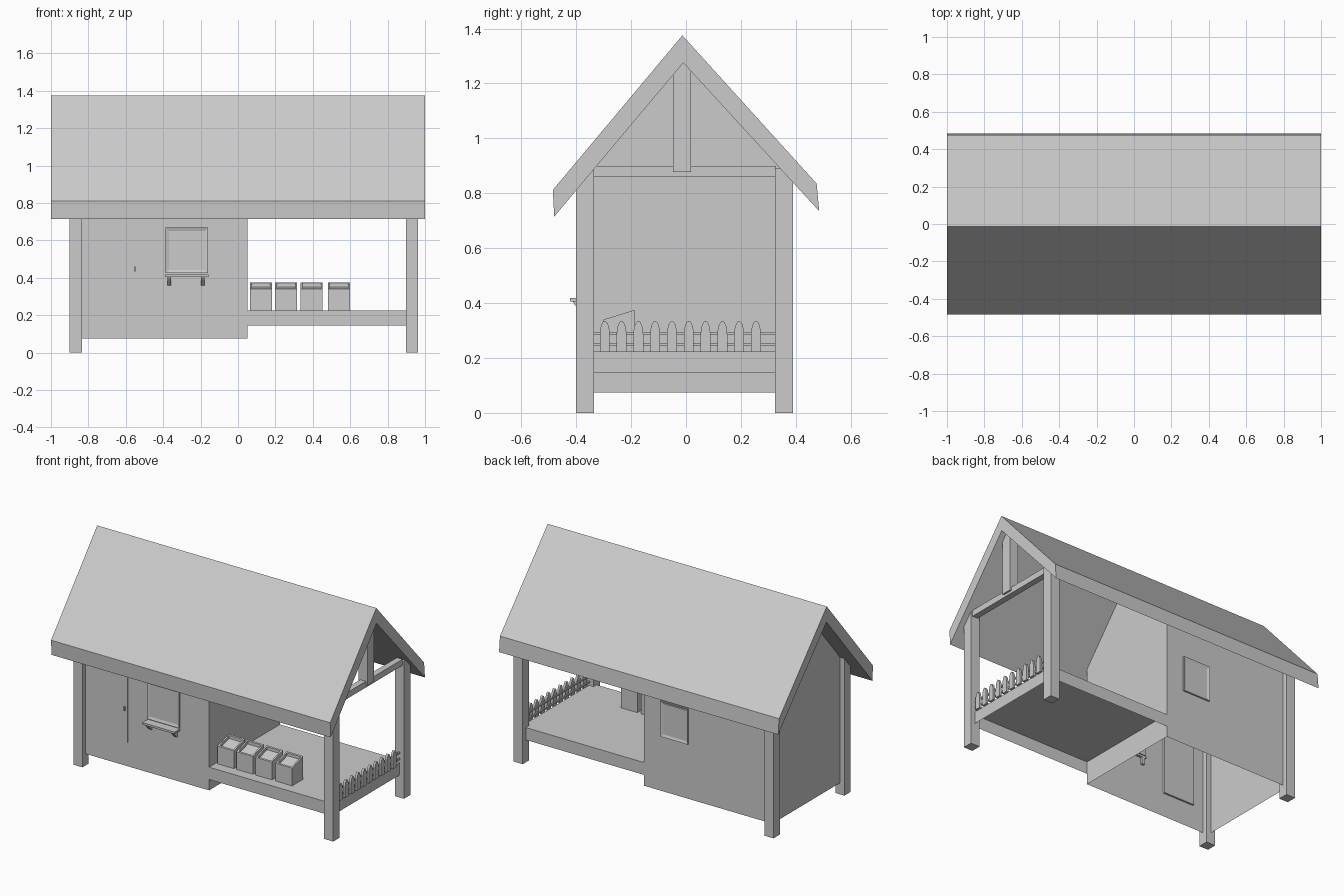
import bpy, bmesh, math
from mathutils import Vector

if "Cube" in bpy.data.objects:
    bpy.data.objects.remove(bpy.data.objects["Cube"])


def finish(name, bm):
    bmesh.ops.recalc_face_normals(bm, faces=bm.faces[:])
    me = bpy.data.meshes.new(name)
    bm.to_mesh(me)
    bm.free()
    ob = bpy.data.objects.new(name, me)
    bpy.context.collection.objects.link(ob)
    return ob


def box_bm(x0, x1, y0, y1, z0, z1):
    bm = bmesh.new()
    bmesh.ops.create_cube(bm, size=1)
    for v in bm.verts:
        v.co = Vector((x1 if v.co.x > 0 else x0,
                       y1 if v.co.y > 0 else y0,
                       z1 if v.co.z > 0 else z0))
    return bm


def box(name, *b):
    return finish(name, box_bm(*b))


def drop_bottom(bm):
    # turn a solid into a shell that is open underneath
    low = min(v.co.z for v in bm.verts)
    bmesh.ops.delete(bm, geom=[f for f in bm.faces if all(v.co.z < low + 1e-4 for v in f.verts)],
                     context='FACES_ONLY')


def extrude_x(profile, x0, x1):
    # (y, z) outline swept along x
    bm = bmesh.new()
    f = bm.faces.new([bm.verts.new((x0, y, z)) for y, z in profile])
    r = bmesh.ops.extrude_face_region(bm, geom=[f])
    moved = [e for e in r['geom'] if isinstance(e, bmesh.types.BMVert)]
    bmesh.ops.translate(bm, verts=moved, vec=(x1 - x0, 0, 0))
    return bm


# roof chevron
finish("roof", extrude_x([(-.485, .812), (-.013, 1.375), (.476, .835),
                          (.485, .735), (-.01, 1.275), (-.48, .715)], -1, 1))

# house walls with gables, open underneath
FRONT, BACK = -.367, .358
bm = extrude_x([(FRONT, .075), (BACK, .075), (BACK, .89), (-.01, 1.3), (FRONT, .87)], -.87, .05)
drop_bottom(bm)
finish("house_walls", bm)

# porch deck, open underneath
bm = box_bm(.05, .93, FRONT, BACK, .145, .225)
drop_bottom(bm)
finish("porch_deck", bm)

# corner posts
for sx, x in (("left", -.9), ("right", .897)):
    for sy, y in (("front", -.4), ("back", .325)):
        box(f"{sy}_{sx}_post", x, x + .065, y, y + .065, 0, .89)

# gable truss
box("tie_beam", .91, .95, -.337, .327, .86, .9)
box("king_post", .898, .962, -.048, .018, .877, 1.29)

# door with handle
box("door", -.755, -.53, FRONT - .005, FRONT + .012, .23, .672)
box("door_handle", -.555, -.547, FRONT - .015, FRONT, .435, .46)


def window(name, x0, x1, z0, z1, y, out):
    # thin frame with a sunken pane
    bm = box_bm(x0, x1, y - .01, y + .01, z0, z1)
    bm.normal_update()
    face = [f for f in bm.faces if f.normal.y * out > .9]
    bmesh.ops.inset_region(bm, faces=face, thickness=.025)
    bmesh.ops.translate(bm, verts=face[0].verts[:], vec=(0, -out * .006, 0))
    finish(name, bm)


window("front_window", -.387, -.16, .425, .668, FRONT, -1)
window("back_window", -.27, -.073, .43, .66, BACK, 1)

# window shelf and brackets
box("window_shelf", -.39, -.158, -.423, -.352, .405, .418)
for i, x in enumerate((-.378, -.198)):
    finish(f"shelf_bracket_{i + 1}",
           extrude_x([(-.352, .405), (-.412, .405), (-.405, .393), (-.372, .36), (-.352, .36)], x, x + .02))

# crates with tilted, hollowed tops
for i, x in enumerate((.063, .198, .335, .48)):
    bm = box_bm(x, x + .118, -.3, -.187, .225, .375)
    for v in bm.verts:
        if v.co.z > .3 and v.co.y < -.25:
            v.co.z = .34
    bm.normal_update()
    top = [f for f in bm.faces if f.normal.z > .5]
    bmesh.ops.inset_region(bm, faces=top, thickness=.014)
    r = bmesh.ops.extrude_face_region(bm, geom=top)
    bmesh.ops.translate(bm, vec=(0, 0, -.02),
                        verts=[e for e in r['geom'] if isinstance(e, bmesh.types.BMVert)])
    bmesh.ops.delete(bm, geom=[f for f in top if f.is_valid], context='FACES_ONLY')
    finish(f"crate_{i + 1}", bm)

# fence rails
for i, z in enumerate((.25, .29)):
    box(f"fence_rail_{i + 1}", .922, .932, -.337, .327, z - .005, z + .005)

# fence pickets with rounded points
arch = [(.018 * math.cos(t), .285 + .05 * math.sin(t)) for t in [math.pi * k / 8 for k in range(9)]]
for i in range(10):
    y = -.296 + i * .0612
    pts = [(y + a, z) for a, z in [(-.018, .222), (.018, .222)] + arch]
    finish(f"fence_picket_{i + 1}", extrude_x(pts, .93, .945))
